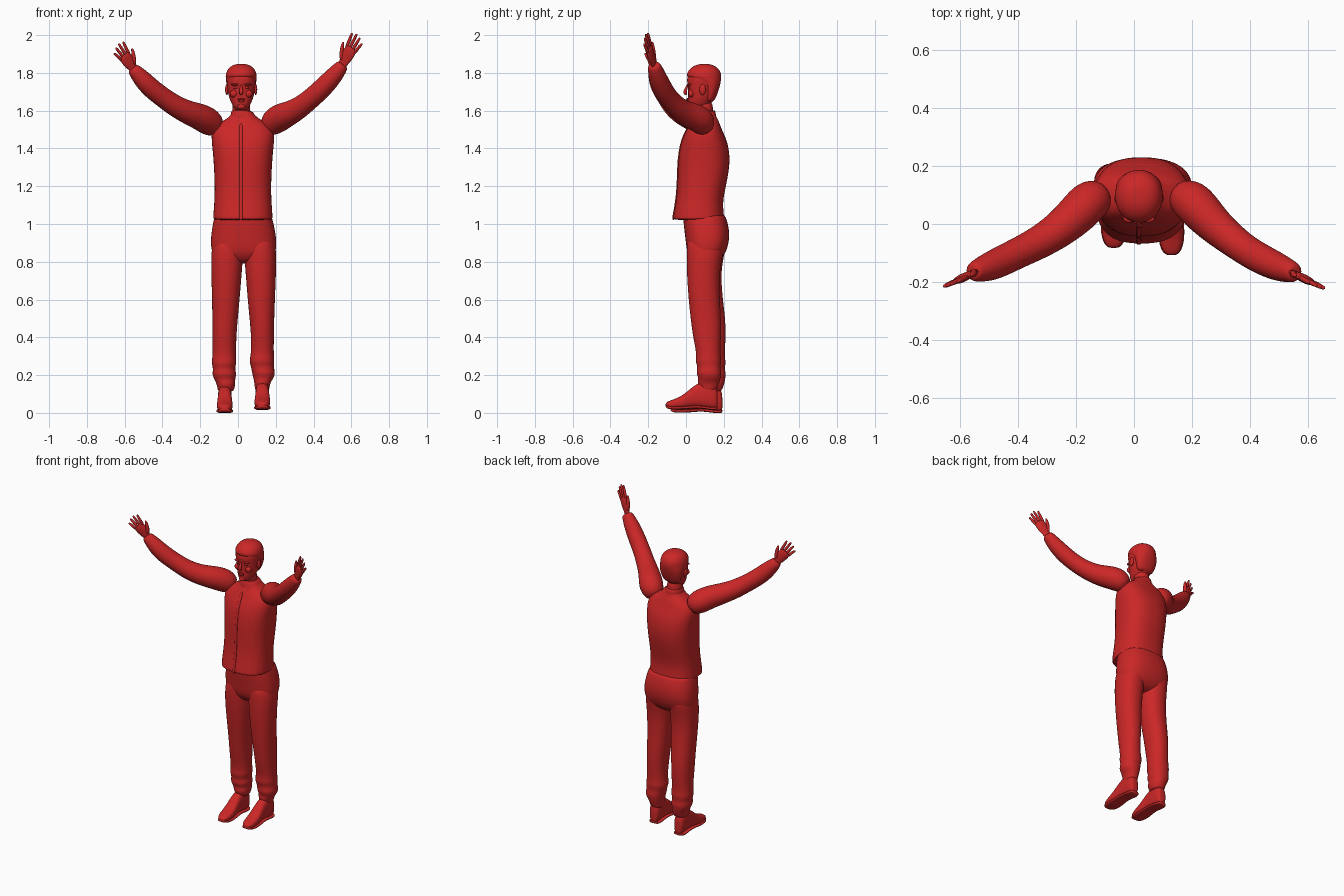
import bpy, bmesh, math
from mathutils import Vector

RED = bpy.data.materials.new("red")
RED.diffuse_color = (0.6, 0.02, 0.02, 1)


def finish(name, bm, level):
    bmesh.ops.recalc_face_normals(bm, faces=bm.faces)
    for f in bm.faces:
        f.smooth = True
    me = bpy.data.meshes.new(name)
    bm.to_mesh(me)
    bm.free()
    me.materials.append(RED)
    ob = bpy.data.objects.new(name, me)
    bpy.context.collection.objects.link(ob)
    if level:
        m = ob.modifiers.new("smooth", "SUBSURF")
        m.levels = m.render_levels = level
    return ob


def skin(name, rings, level=2):
    """Bridge equal-sized rings of points and cap the ends."""
    bm = bmesh.new()
    vs = [[bm.verts.new(p) for p in r] for r in rings]
    n = len(vs[0])
    for a, b in zip(vs, vs[1:]):
        for i in range(n):
            j = (i + 1) % n
            bm.faces.new((a[i], a[j], b[j], b[i]))
    bm.faces.new(vs[0])
    bm.faces.new(vs[-1])
    return finish(name, bm, level)


def oval(c, u, v, p=2.0, n=16):
    """Superellipse ring around c with half-axes u and v."""
    out = []
    for i in range(n):
        t = 2 * math.pi * (i + 0.5) / n
        cs, sn = math.cos(t), math.sin(t)
        out.append(Vector(c) + Vector(u) * math.copysign(abs(cs) ** (2 / p), cs)
                   + Vector(v) * math.copysign(abs(sn) ** (2 / p), sn))
    return out


def stack(name, rows, p=2.2, n=16):
    """Loft of level rings: z, x0, x1, y_front, y_back."""
    return skin(name, [oval(((a + b) / 2, (f + k) / 2, z), ((b - a) / 2, 0, 0),
                            (0, (k - f) / 2, 0), p, n) for z, a, b, f, k in rows])


def tube(name, pts, radii, side=(0, 1, 0), flat=1.0, n=12, level=2):
    """Loft along a path; radius runs along 'side', radius*flat across it."""
    pts = [Vector(p) for p in pts]
    rings = []
    for i, p in enumerate(pts):
        d = (pts[min(i + 1, len(pts) - 1)] - pts[max(i - 1, 0)]).normalized()
        s = Vector(side)
        s = (s - d * s.dot(d)).normalized()
        rings.append(oval(p, s * radii[i], d.cross(s) * radii[i] * flat, 2, n))
    return skin(name, rings, level)


def ball(name, c, r):
    bm = bmesh.new()
    bmesh.ops.create_uvsphere(bm, u_segments=16, v_segments=10, radius=1)
    for v in bm.verts:
        v.co = Vector((c[i] + v.co[i] * r[i] for i in range(3)))
    return finish(name, bm, 0)


# Vest
vest = [(1.02, .155, -.066, .20), (1.03, .158, -.07, .203), (1.06, .157, -.065, .20),
        (1.12, .152, -.054, .195), (1.20, .150, -.046, .212), (1.30, .154, -.044, .232),
        (1.38, .160, -.038, .232), (1.45, .168, -.022, .215), (1.50, .166, .003, .19),
        (1.535, .128, .02, .178), (1.56, .08, .033, .165), (1.585, .056, .038, .154),
        (1.60, .052, .042, .152)]
stack("vest", [(z, .026 - r, .026 + r, f, b) for z, r, f, b in vest], 2.5, 24)

# Front placket and collar
tube("front_placket", [(.016, f + .001, z) for z, r, f, b in vest[:10]],
     [.009] * 10, (1, 0, 0), .5, 8, 1)
stack("collar", [(1.545, -.048, .085, .028, .164), (1.575, -.04, .075, .032, .16),
                 (1.60, -.037, .07, .04, .156), (1.603, -.03, .063, .046, .15)])

# Trousers
stack("trouser_seat", [(1.06, -.12, .172, -.012, .20), (1.03, -.128, .182, -.016, .215),
                       (.97, -.14, .197, -.01, .23), (.91, -.146, .205, -.002, .23),
                       (.85, -.142, .203, .004, .213), (.81, -.11, .17, .03, .185),
                       (.79, -.06, .12, .06, .15)], 2.5, 24)
left_leg = [(.95, -.13, .04, .01, .22), (.85, -.144, .03, .004, .208),
            (.75, -.143, .022, .01, .185), (.6, -.139, .01, .03, .196),
            (.5, -.137, 0, .045, .21), (.4, -.136, -.008, .057, .212),
            (.30, -.135, -.01, .078, .205), (.265, -.142, -.006, .068, .213),
            (.235, -.132, -.016, .082, .205), (.205, -.138, -.006, .072, .213),
            (.18, -.128, -.015, .088, .208), (.155, -.114, -.012, .08, .205),
            (.13, -.11, -.018, .09, .195), (.11, -.105, -.025, .10, .185)]
right_leg = [(.95, .02, .19, .002, .215), (.85, .03, .206, .002, .2),
             (.75, .038, .203, .002, .178), (.6, .05, .197, .012, .18),
             (.5, .06, .193, .023, .187), (.4, .069, .191, .036, .187),
             (.31, .068, .19, .056, .182), (.275, .058, .194, .046, .19),
             (.245, .068, .19, .062, .182), (.21, .074, .198, .052, .19),
             (.185, .08, .19, .066, .184), (.16, .086, .172, .06, .178),
             (.135, .088, .168, .07, .168), (.11, .092, .162, .08, .16)]
stack("left_trouser_leg", left_leg)
stack("right_trouser_leg", right_leg)

# Shoes: y, half width, z bottom, z top
shoe = [(-.108, .012, .032, .046), (-.10, .026, .024, .056), (-.075, .039, .02, .066),
        (-.035, .043, .02, .08), (.005, .041, .022, .108), (.045, .037, .027, .145),
        (.09, .037, .024, .165), (.13, .037, .017, .165), (.16, .031, .017, .14),
        (.168, .018, .022, .11)]
for side, x, dy, dz in (("left", -.07, .025, -.014), ("right", .129, 0, .003)):
    skin(side + "_shoe", [oval((x, y + dy, (a + b) / 2 + dz), (w, 0, 0), (0, 0, (b - a) / 2), 2.6)
                          for y, w, a, b in shoe])
    skin(side + "_sole", [oval((x, y + dy, a + dz + .003), (w + .003, 0, 0), (0, 0, .008), 4)
                          for y, w, a, b in shoe], 1)

# Sleeves and hands
arms = {
    "left": ([(-.10, .11, 1.50), (-.15, .085, 1.54), (-.20, .03, 1.568), (-.26, -.022, 1.588),
              (-.33, -.066, 1.622), (-.40, -.10, 1.672), (-.46, -.13, 1.718),
              (-.505, -.15, 1.765), (-.545, -.163, 1.81), (-.56, -.167, 1.828)],
             (-.642, -.212, 1.948), 1),
    "right": ([(.145, .11, 1.50), (.195, .085, 1.548), (.24, .035, 1.572), (.285, -.012, 1.592),
               (.335, -.052, 1.622), (.385, -.09, 1.663), (.44, -.122, 1.712),
               (.50, -.15, 1.775), (.545, -.166, 1.83), (.558, -.17, 1.848)],
              (.640, -.217, 2.0), -1)}
for side, (path, tip, s) in arms.items():
    tube(side + "_sleeve", path, [.05, .077, .072, .064, .058, .054, .054, .05, .038, .03],
         n=16)
    base = Vector(path[-2])
    d = Vector(tip) - base
    size = d.length
    d.normalize()
    w = Vector((.75 * s, .3, .45))
    w = (w - d * w.dot(d)).normalized()
    at = lambda t, k: base + d * (size * t) + w * k
    tube(side + "_palm", [at(t, 0) for t in (0, .15, .3, .48, .58, .62)],
         [.025, .026, .034, .037, .034, .026], w, .42)
    for i, reach in enumerate((.86, .96, 1.0, .95)):
        k = -.027 + .018 * i
        tube(f"{side}_finger_{i + 1}", [at(.5, k), at(.7, k * 1.15), at(reach - .04, k * 1.4),
                                        at(reach, k * 1.45)], [.01, .0095, .008, .004], w, 1, 8, 1)
    tube(side + "_thumb", [at(.15, .01), at(.32, .034), at(.5, .052), at(.62, .058)],
         [.014, .014, .010, .005], w, 1, 8, 1)

# Neck and head
X = .017
tube("neck", [(X, .10, 1.54), (X, .094, 1.60), (X, .088, 1.66)], [.05, .049, .05], (1, 0, 0), 1.05)
head = [(1.602, .02, .03, .075), (1.608, .034, .014, .10), (1.63, .048, .008, .13),
        (1.66, .062, .01, .15), (1.69, .07, .01, .163), (1.72, .074, .009, .172),
        (1.735, .076, .008, .177), (1.765, .079, .003, .182), (1.79, .079, .01, .183),
        (1.815, .07, .024, .172), (1.832, .05, .05, .145), (1.838, .02, .08, .11)]
stack("head", [(z, X - r, X + r, f, b) for z, r, f, b in head], 2.1, 20)

# Hair cap, covering crown and back of the head
hair = [(1.645, .046, .10, .14), (1.66, .06, .095, .156), (1.70, .073, .098, .171),
        (1.74, .079, .085, .182), (1.765, .082, .03, .187), (1.78, .084, .002, .188),
        (1.80, .081, .004, .186), (1.825, .069, .022, .172), (1.842, .045, .05, .145),
        (1.848, .018, .08, .115)]
stack("hair", [(z, X - r, X + r, f, b) for z, r, f, b in hair], 2.1, 20)

# Face
tube("nose", [(X, .008, 1.738), (X, .0, 1.715), (X, -.008, 1.695), (X, .004, 1.684)],
     [.006, .009, .013, .009], (1, 0, 0), .9, 8)
ball("upper_lip", (X, .008, 1.661), (.021, .007, .005))
ball("lower_lip", (X, .009, 1.651), (.018, .007, .006))
ball("chin", (X, .018, 1.622), (.022, .014, .015))
for side, s in (("left", -1), ("right", 1)):
    ball(side + "_brow", (X + s * .032, .017, 1.738), (.022, .012, .006))
    ball(side + "_eye", (X + s * .030, .018, 1.722), (.012, .007, .006))
    ball(side + "_cheek", (X + s * .038, .028, 1.69), (.022, .016, .02))
    ball(side + "_ear", (X + s * .076, .088, 1.712), (.009, .017, .029))
